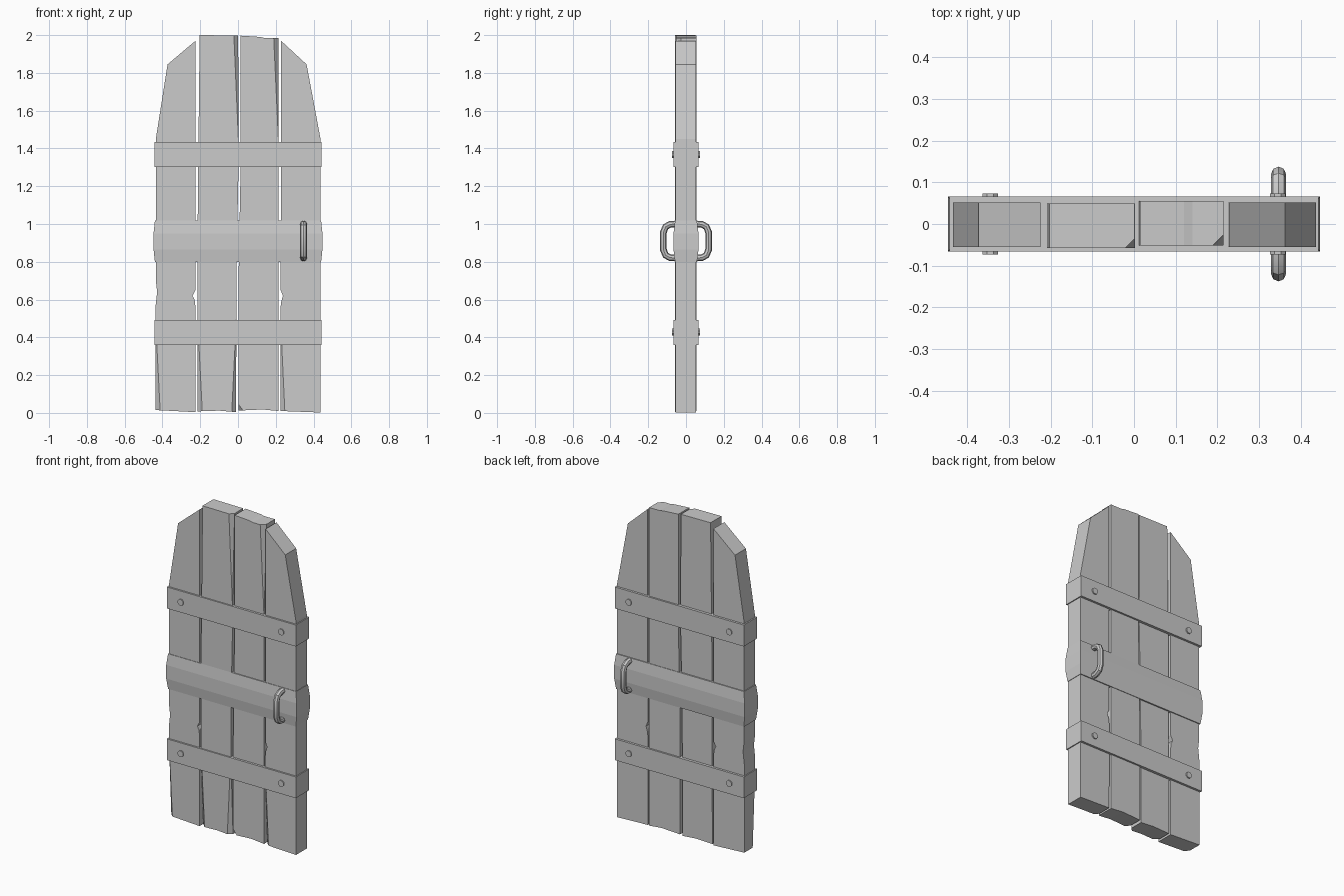
import bpy, bmesh, math
from mathutils import Vector

cube = bpy.data.objects.get("Cube")
if cube:
    bpy.data.objects.remove(cube, do_unlink=True)

grey = bpy.data.materials.new("plain grey")
grey.use_nodes = True
colour = (0.6, 0.6, 0.6, 1)
grey.diffuse_color = colour
grey.node_tree.nodes["Principled BSDF"].inputs["Base Color"].default_value = colour


def finish(bm, name):
    bmesh.ops.recalc_face_normals(bm, faces=bm.faces)
    mesh = bpy.data.meshes.new(name)
    bm.to_mesh(mesh)
    bm.free()
    mesh.materials.append(grey)
    obj = bpy.data.objects.new(name, mesh)
    bpy.context.collection.objects.link(obj)
    return obj


def plank(name, outline, shift=0, chips=()):
    """Extrude an x-z outline; each chip slices off a long front corner."""
    front, back = -0.055 + shift, 0.052 + shift
    bm = bmesh.new()
    face = bm.faces.new([bm.verts.new((x, front, z)) for x, z in outline])
    ext = bmesh.ops.extrude_face_region(bm, geom=[face])
    verts = [g for g in ext["geom"] if isinstance(g, bmesh.types.BMVert)]
    bmesh.ops.translate(bm, verts=verts, vec=(0, back - front, 0))
    bmesh.ops.recalc_face_normals(bm, faces=bm.faces)
    for x_apex, z_apex, x_end, z_end, inward in chips:
        apex = Vector((x_apex, front, z_apex))
        a = Vector((x_end + inward, front, z_end))
        b = Vector((x_end, front + abs(inward), z_end))
        normal = (a - apex).cross(b - apex).normalized()
        if normal.y > 0:
            normal = -normal
        cut = bmesh.ops.bisect_plane(bm, geom=bm.verts[:] + bm.edges[:] + bm.faces[:],
                                     plane_co=apex, plane_no=normal, clear_outer=True)
        edges = [g for g in cut["geom_cut"] if isinstance(g, bmesh.types.BMEdge)]
        bmesh.ops.holes_fill(bm, edges=edges)
    return finish(bm, name)


def band(name, rings):
    """Stack rectangles (half width, half depth, height) into a strap."""
    bm = bmesh.new()
    loops = [[bm.verts.new((sx * w, sy * d, z))
              for sx, sy in ((-1, -1), (1, -1), (1, 1), (-1, 1))] for w, d, z in rings]
    for low, high in zip(loops, loops[1:]):
        for i in range(4):
            j = (i + 1) % 4
            bm.faces.new((low[i], low[j], high[j], high[i]))
    bm.faces.new(loops[0])
    bm.faces.new(loops[-1])
    return finish(bm, name)


# Planks
plank("plank_outer_right",
      [(-0.437, 0.015), (-0.225, 0.004), (-0.225, 0.56), (-0.23, 0.6), (-0.241, 0.62),
       (-0.225, 0.65), (-0.225, 1.97), (-0.373, 1.845), (-0.435, 1.45),
       (-0.435, 0.7), (-0.428, 0.64), (-0.437, 0.56)],
      chips=[(-0.437, 0.5, -0.437, 0.01, 0.025)])
plank("plank_inner_right",
      [(-0.215, 0.008), (-0.1, 0.012), (-0.01, 0.004), (-0.008, 0.8), (0.003, 1.3),
       (0.001, 1.998), (-0.203, 2.0), (-0.213, 1.1)], -0.003,
      chips=[(0.003, 1.42, 0.002, 2.0, -0.024),
             (-0.214, 0.5, -0.215, 0.006, 0.026), (-0.009, 0.5, -0.01, 0.005, -0.023)])
plank("plank_inner_left",
      [(0.003, 0.012), (0.06, 0.015), (0.13, 0.018), (0.215, 0.01), (0.215, 1.985),
       (0.14, 1.985), (0.12, 1.99), (0.014, 1.997), (0.012, 1.2), (0.004, 0.8)], 0.003,
      chips=[(0.215, 1.42, 0.215, 1.985, -0.026), (0.003, 0.045, 0.003, 0.01, 0.026)])
plank("plank_outer_left",
      [(0.226, 0.01), (0.437, 0.002), (0.437, 1.45), (0.363, 1.845), (0.228, 1.97),
       (0.226, 0.65), (0.238, 0.62), (0.229, 0.59), (0.224, 0.55)],
      chips=[(0.225, 0.5, 0.226, 0.008, 0.022)])

# Straps around the planks
band("upper_strap", [(0.443, 0.066, 1.302), (0.443, 0.066, 1.435)])
band("lower_strap", [(0.443, 0.066, 0.36), (0.443, 0.066, 0.492)])
band("middle_strap", [(0.44, 0.058, 0.8), (0.447, 0.066, 0.865),
                      (0.447, 0.066, 0.95), (0.44, 0.058, 1.018)])

# Bolts through the straps
for level, z in (("upper", 1.367), ("lower", 0.427)):
    for side, x in (("right", -0.345), ("left", 0.345)):
        bpy.ops.mesh.primitive_cylinder_add(vertices=8, radius=0.02, depth=0.146,
                                            location=(x, 0, z),
                                            rotation=(math.pi / 2, math.pi / 8, 0))
        bolt = bpy.context.object
        bolt.name = f"{level}_{side}_bolt"
        bolt.data.materials.append(grey)

# Ring handles, front and back
path = [(0.05, 1.0), (0.085, 0.998), (0.108, 0.985), (0.12, 0.955),
        (0.12, 0.865), (0.108, 0.835), (0.085, 0.822), (0.05, 0.82)]
for name, side in (("front_handle", -1), ("back_handle", 1)):
    curve = bpy.data.curves.new(name, "CURVE")
    curve.dimensions = "3D"
    curve.bevel_depth = 0.018
    curve.bevel_resolution = 2
    curve.use_fill_caps = True
    spline = curve.splines.new("POLY")
    spline.points.add(len(path) - 1)
    for point, (y, z) in zip(spline.points, path):
        point.co = (0.347, side * y, z, 1)
    curve.materials.append(grey)
    handle = bpy.data.objects.new(name, curve)
    bpy.context.collection.objects.link(handle)
    bpy.ops.object.select_all(action="DESELECT")
    handle.select_set(True)
    bpy.context.view_layer.objects.active = handle
    bpy.ops.object.convert(target="MESH")
    bpy.ops.object.shade_smooth_by_angle(angle=math.radians(30))
